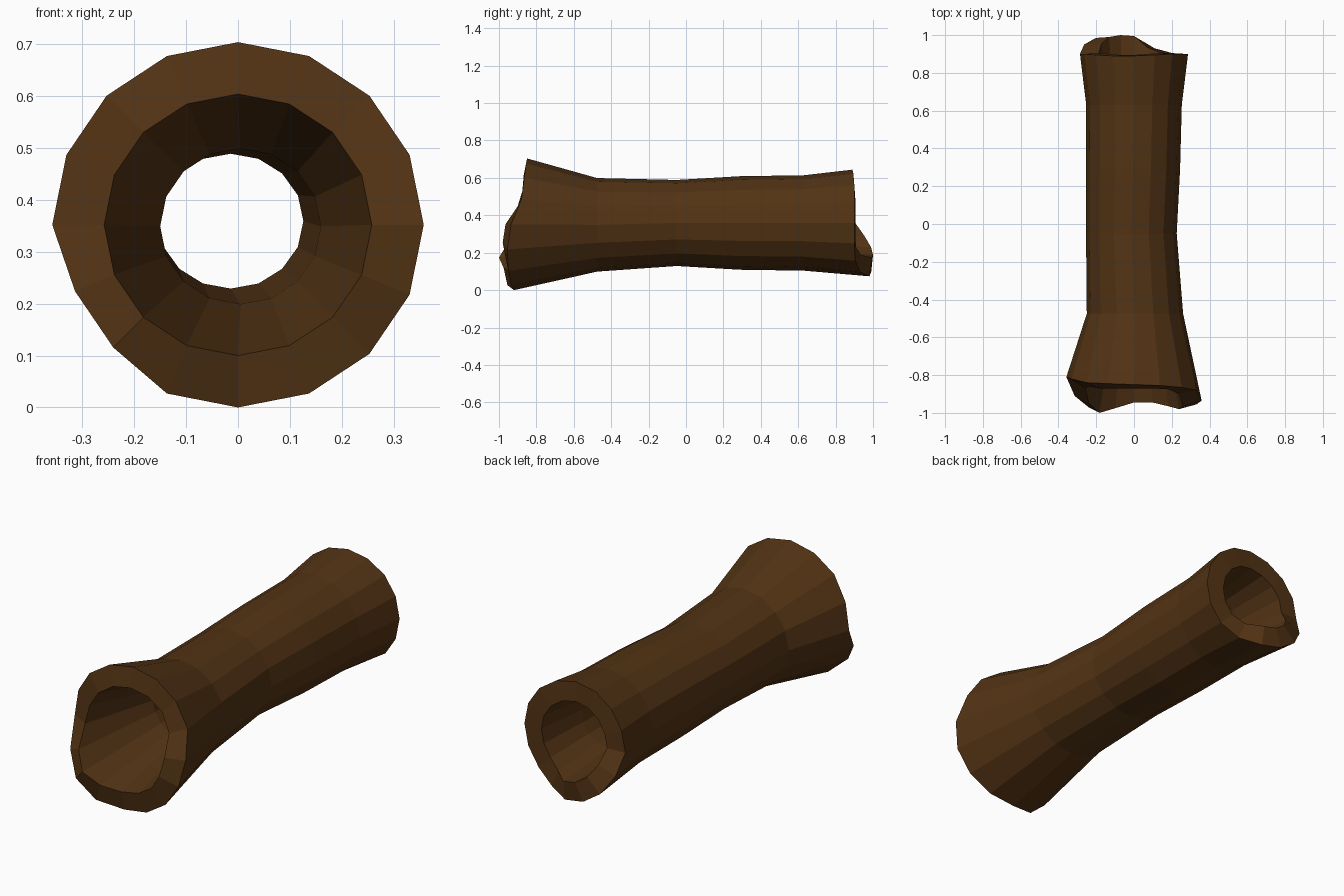
import bpy, bmesh
from math import sin, cos, pi

if "Cube" in bpy.data.objects:
    bpy.data.objects.remove(bpy.data.objects["Cube"])

N = 16          # sides, starting at the top and going clockwise seen from the front
WALL = 0.10     # wood thickness

# Ragged end outlines: y of each rim corner
front_y = [-.85, -.855, -.865, -.88, -.935, -.955, -.95, -.935,
           -.92, -.955, -.97, -.91, -.81, -.82, -.84, -.845]
back_y = [.89, .895, .90, .90, .90, .90, .905, .93,
          .98, .99, .985, .95, .90, .90, .895, .89]
# Extra push of the inner rim at each end
front_in = [-.02, -.015, -.01, -.02, -.03, -.025, -.015, -.01,
            -.025, -.02, -.03, -.04, -.06, -.04, -.03, -.025]
back_in = [.005] * 8 + [.015, .01, .005, .005] + [.005] * 4

# Trunk rings: y (or list), centre x, centre z, radius x, radius z
rings = [
    (front_y, 0, .353, .358, .352),
    (-.475, .005, .35, .255, .25),
    (-.05, -.014, .36, .24, .23),
    (.29, -.005, .36, .249, .25),
    (.63, 0, .36, .253, .255),
    (back_y, 0, .36, .286, .285),
]

bm = bmesh.new()


def add_ring(ys, cx, cz, rx, rz, inset=0.0, push=None):
    verts = []
    for i in range(N):
        a = 2 * pi * i / N
        y = ys[i] if isinstance(ys, list) else ys
        # worn lower-left corner of the front rim
        k = .95 if ys is front_y and i in (10, 11) and not inset else 1
        y += push[i] if push else 0
        verts.append(bm.verts.new((cx + (rx - inset) * k * sin(a), y,
                                   cz + (rz - inset) * k * cos(a))))
    return verts


# Outer bark, then the bore running back the other way
loops = [add_ring(*r) for r in rings]
for r in reversed(rings):
    push = front_in if r[0] is front_y else back_in if r[0] is back_y else None
    loops.append(add_ring(*r, inset=WALL, push=push))

# Skin the closed chain of rings
for k in range(len(loops)):
    a, b = loops[k], loops[(k + 1) % len(loops)]
    for i in range(N):
        j = (i + 1) % N
        bm.faces.new((a[i], a[j], b[j], b[i]))

bmesh.ops.recalc_face_normals(bm, faces=bm.faces)

# Stand on the ground
low = min(v.co.z for v in bm.verts)
bmesh.ops.translate(bm, verts=bm.verts, vec=(0, 0, -low))

mesh = bpy.data.meshes.new("hollow_log")
bm.to_mesh(mesh)
bm.free()
log = bpy.data.objects.new("hollow_log", mesh)
bpy.context.collection.objects.link(log)

# Dark brown wood
wood = bpy.data.materials.new("wood")
wood.diffuse_color = (.085, .033, .007, 1)
wood.use_nodes = True
wood.node_tree.nodes["Principled BSDF"].inputs["Base Color"].default_value = wood.diffuse_color
mesh.materials.append(wood)
